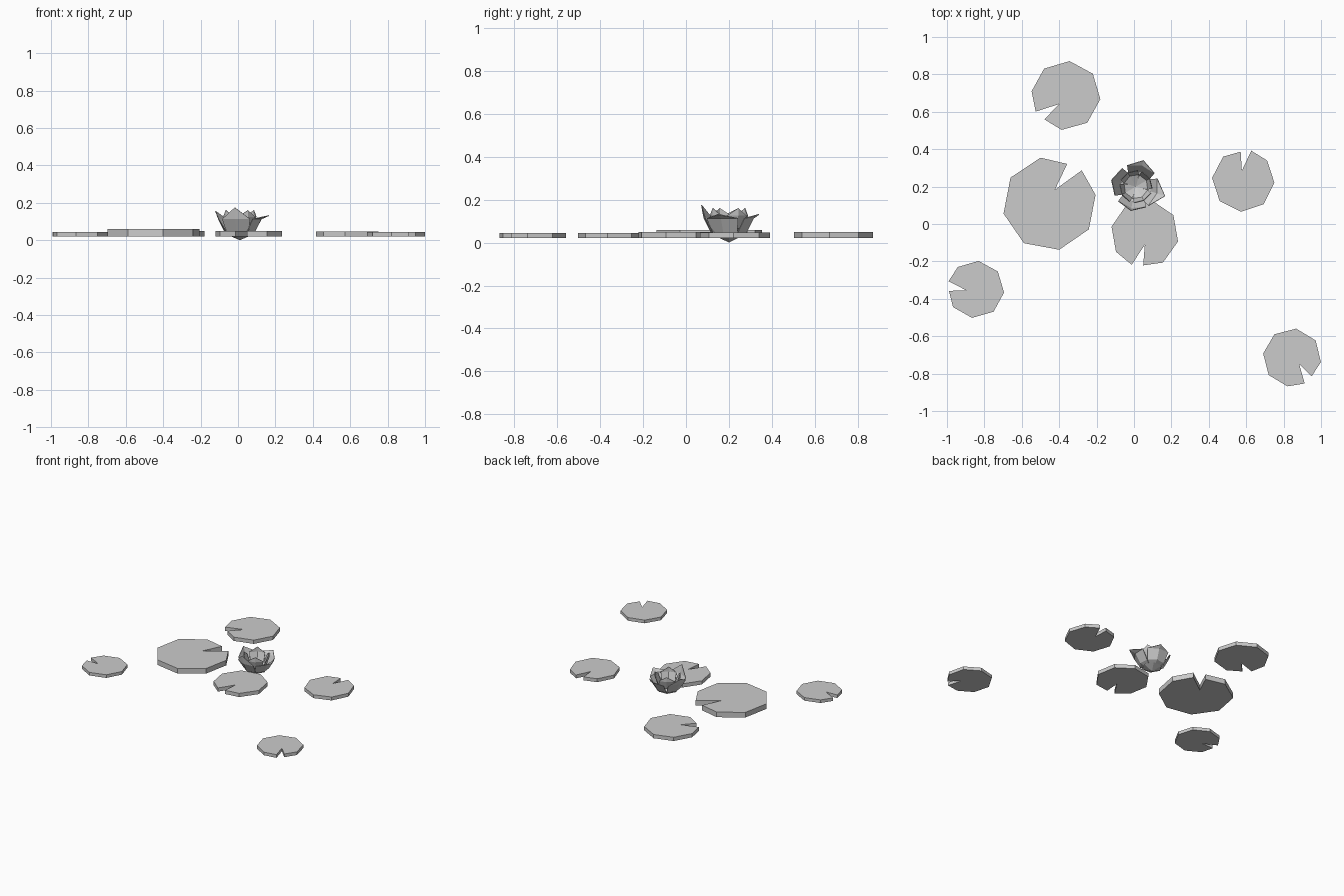
import bpy
from math import radians, cos, sin

if "Cube" in bpy.data.objects:
    bpy.data.objects.remove(bpy.data.objects["Cube"])


def make_mesh(name, verts, faces):
    mesh = bpy.data.meshes.new(name)
    mesh.from_pydata(verts, [], faces)
    mesh.update()
    obj = bpy.data.objects.new(name, mesh)
    bpy.context.collection.objects.link(obj)
    return obj


def polar(r, deg, z, cx=0.0, cy=0.0):
    a = radians(deg)
    return (cx + r * cos(a), cy + r * sin(a), z)


# Lily pad: octagon with the corner at the notch angle split and cut inward
PAD = [(0.32, 13), (0.93, 10), (1, 45), (1, 90), (1, 136),
       (1, 181), (1, 226), (1, 271), (1, 315), (0.99, 350)]


def lily_pad(name, cx, cy, radius, notch):
    z0, z1, n = 0.021, 0.021 + 0.151 * radius, len(PAD)
    verts = [polar(radius * r, notch + a, z, cx, cy) for z in (z0, z1) for r, a in PAD]
    # caps fan out from the notch tip so the concave outline stays clean
    faces = [(n, n + i, n + i + 1) for i in range(1, n - 1)]
    faces += [(0, i + 1, i) for i in range(1, n - 1)]
    faces += [(i, (i + 1) % n, n + (i + 1) % n, n + i) for i in range(n)]
    return make_mesh(name, verts, faces)


lily_pad("lily_pad_back", -0.364, 0.687, 0.185, -142)
lily_pad("lily_pad_large", -0.452, 0.108, 0.251, 56)
lily_pad("lily_pad_middle", 0.058, -0.052, 0.182, -103)
lily_pad("lily_pad_right", 0.584, 0.232, 0.167, 85)
lily_pad("lily_pad_left", -0.847, -0.35, 0.153, 173)
lily_pad("lily_pad_front", 0.845, -0.714, 0.156, -54)

FX, FY = 0.01, 0.2


# Cupped petal: base point, low pair of edges, shoulders, centre ridge and tip
def petal(name, angle, base_z, low, shoulder, tip, spread):
    def p(rz, da):
        return polar(rz[0], angle + da, rz[1], FX, FY)
    verts = [(FX, FY, base_z),
             p(low, -spread), p(low, 0), p(low, spread),
             p(shoulder, -spread * 0.85), p((shoulder[0] * 0.97, shoulder[1]), 0),
             p(shoulder, spread * 0.85), p(tip, 0)]
    faces = [(0, 1, 2), (0, 2, 3), (1, 4, 5, 2), (2, 5, 6, 3), (4, 7, 5), (5, 7, 6)]
    obj = make_mesh(name, verts, faces)
    thick = obj.modifiers.new("thickness", 'SOLIDIFY')
    thick.thickness = 0.004
    thick.offset = 1
    return obj


# Four flared outer petals
for i, (ang, r, z) in enumerate([(165, 0.137, 0.155), (74, 0.147, 0.13),
                                 (-18, 0.165, 0.13), (-102, 0.133, 0.175)]):
    petal(f"outer_petal_{i + 1}", ang, 0.004, (0.085, 0.045),
          (0.124, 0.112), (r, z), 45)

# Four upright inner petals
for i in range(4):
    petal(f"inner_petal_{i + 1}", 30 + 90 * i, 0.035, (0.068, 0.065),
          (0.09, 0.125), (0.088, 0.16), 43)

# Underside bud joining the petals at the waterline
bud = [(FX, FY, 0.0)] + [polar(0.07, 60 * k, 0.03, FX, FY) for k in range(6)] \
    + [(FX, FY, 0.04)]
make_mesh("flower_base", bud,
          [(0, 1 + (k + 1) % 6, 1 + k) for k in range(6)]
          + [(7, 1 + k, 1 + (k + 1) % 6) for k in range(6)])
